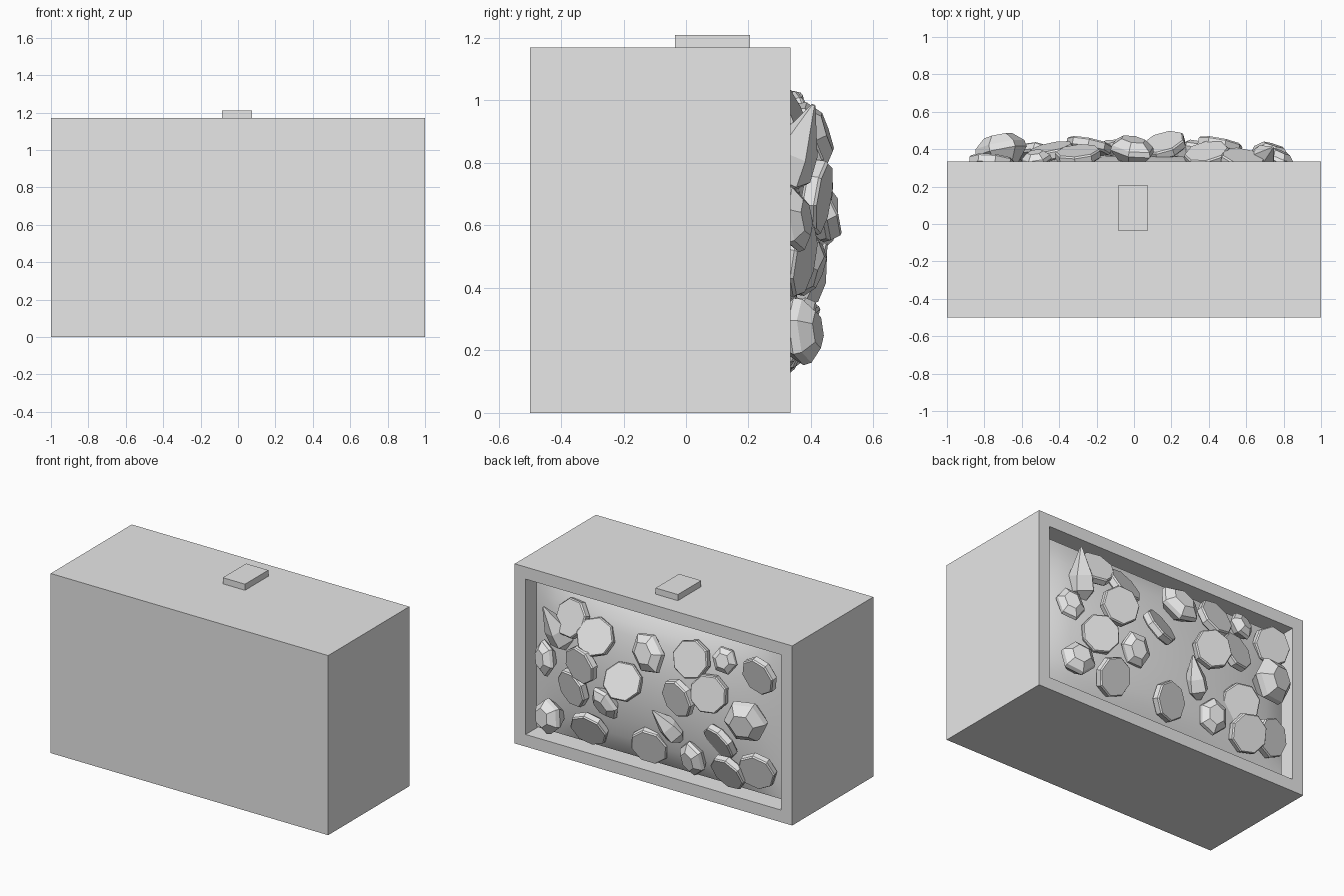
import bpy, bmesh, math
from mathutils import Vector, Matrix

cube = bpy.data.objects.get("Cube")
if cube:
    bpy.data.objects.remove(cube, do_unlink=True)

grey = bpy.data.materials.new("plain_grey")
grey.use_nodes = True
COLOUR = (0.8, 0.8, 0.8, 1)
grey.diffuse_color = COLOUR
next(n for n in grey.node_tree.nodes if n.type == 'BSDF_PRINCIPLED').inputs["Base Color"].default_value = COLOUR


def finish(name, bm, smooth=False):
    bmesh.ops.recalc_face_normals(bm, faces=bm.faces)
    mesh = bpy.data.meshes.new(name)
    for f in bm.faces:
        f.smooth = smooth
    bm.to_mesh(mesh)
    bm.free()
    mesh.materials.append(grey)
    obj = bpy.data.objects.new(name, mesh)
    bpy.context.collection.objects.link(obj)
    return obj


def box(bm, lo, hi):
    lo, hi = Vector(lo), Vector(hi)
    m = Matrix.Translation((lo + hi) / 2) @ Matrix.Diagonal((*(hi - lo), 1))
    return bmesh.ops.create_cube(bm, size=1, matrix=m)["verts"]


def turned(name, profile, sides, pos, tilt, spin=0.0, stretch=1.0):
    """Faceted solid: stacked rings along an axis that leans by tilt from +y."""
    axis = Vector((tilt[0], 1, tilt[1])).normalized()
    m = Matrix.Translation(pos) @ axis.to_track_quat('Z', 'Y').to_matrix().to_4x4()
    m = m @ Matrix.Rotation(spin, 4, 'Z') @ Matrix.Diagonal((1, stretch, 1, 1))
    bm = bmesh.new()
    rings = []
    for r, h in profile:
        angles = [2 * math.pi * (i + 0.5) / sides for i in range(sides)]
        rings.append([bm.verts.new(m @ Vector((r * math.cos(a), r * math.sin(a), h))) for a in angles])
    for a, b in zip(rings, rings[1:]):
        for i in range(sides):
            j = (i + 1) % sides
            bm.faces.new((a[i], a[j], b[j], b[i]))
    bm.faces.new(rings[0])
    bm.faces.new(rings[-1])
    return finish(name, bm)


# Case: a solid box with a framed recess in its back
FRONT, BACK, TOP = -0.5, 0.335, 1.17
HALF, LOW, HIGH = 0.89, 0.114, 1.055
bm = bmesh.new()
box(bm, (-1, FRONT, 0), (1, BACK, TOP))
bm.normal_update()
back = next(f for f in bm.faces if f.normal.y > 0.9)
bmesh.ops.inset_region(bm, faces=[back], thickness=0.112)
floor = bmesh.ops.extrude_face_region(bm, geom=[back])["geom"]
bmesh.ops.translate(bm, vec=(0, -0.13, 0), verts=[v for v in floor if isinstance(v, bmesh.types.BMVert)])
bmesh.ops.delete(bm, geom=[f for f in bm.faces if f is back], context='FACES_ONLY')
finish("case", bm)

# Small tab on the top
bm = bmesh.new()
box(bm, (-0.085, -0.035, TOP), (0.075, 0.205, 1.21))
finish("top_tab", bm)


# Smooth mound that fills the recess
def mound_y(x, z):
    v = (z - (LOW + HIGH) / 2) / ((HIGH - LOW) / 2)
    bump = max(0, 1 - (x / HALF) ** 2) * max(0, 1 - v * v)
    return 0.27 + 0.1 * bump ** 0.7


bm = bmesh.new()
bmesh.ops.create_grid(bm, x_segments=24, y_segments=14, size=1)
for v in bm.verts:
    x, z = v.co.x * HALF, (LOW + HIGH) / 2 + v.co.y * (HIGH - LOW) / 2
    v.co = (x, mound_y(x, z), z)
finish("treasure_mound", bm, smooth=True)

# Coins: x, y, z and lean
coins = [
    (0.58, 0.34, 0.93, 0.2, 0.4), (0.39, 0.37, 0.87, -0.2, 0.5),
    (0.46, 0.42, 0.69, 0.2, -0.15), (0.56, 0.36, 0.49, 0.3, -0.2),
    (0.45, 0.35, 0.25, -0.1, -0.45), (0.16, 0.42, 0.66, -0.3, 0.5),
    (-0.30, 0.37, 0.91, -0.1, 0.3), (-0.76, 0.33, 0.91, 0.1, -0.2),
    (-0.44, 0.39, 0.73, -0.2, 0.2), (-0.24, 0.42, 0.66, 0.2, -0.15),
    (0.02, 0.34, 0.25, -0.2, -0.25), (-0.56, 0.36, 0.24, 0.1, -0.45),
    (-0.75, 0.34, 0.29, -0.2, -0.25), (-0.50, 0.36, 0.42, 0.3, -0.5),
]
COIN = [(0.11, -0.03), (0.122, -0.02), (0.122, 0.015), (0.115, 0.024)]
for i, (x, y, z, lx, lz) in enumerate(coins):
    turned(f"coin_{i + 1}", COIN, 8, (x, y, z), (lx, lz), spin=0.3 * i)

# Cut gems: flat table, girdle and tapered base; x, y, z, lean, size, spin, stretch
GEM = [(0.35, -0.8), (1, 0), (0.95, 0.25), (0.55, 0.6)]
gems = [
    (0.77, 0.34, 0.62, 0.4, 0.1, 0.085, 0.3, 1.3), (0.31, 0.38, 0.47, 0.2, -0.4, 0.09, 0.5, 1.25),
    (0.73, 0.36, 0.26, 0.3, 0.1, 0.11, 0.2, 1.0), (-0.01, 0.39, 0.88, 0.1, 0.3, 0.11, 0.8, 1.25),
    (-0.52, 0.34, 0.95, -0.2, 0.3, 0.08, 0.4, 1.1), (-0.30, 0.35, 0.26, 0.2, -0.2, 0.095, 0.1, 1.2),
    (-0.71, 0.39, 0.63, -0.2, -0.1, 0.14, 0.6, 1.0),
]
for i, (x, y, z, lx, lz, s, spin, stretch) in enumerate(gems):
    turned(f"cut_gem_{i + 1}", [(r * s, h * s) for r, h in GEM], 6, (x, y, z), (lx, lz), spin, stretch)

# Long pointed crystals lying on the mound; x, y, z, lean, length
CRYSTAL = [(0.12, -0.5), (0.38, -0.3), (0.34, 0.0), (0.03, 0.55)]
crystals = [(0.69, 0.35, 0.84, 0.9, 2.5, 0.3), (-0.14, 0.39, 0.44, 1.2, 1.8, 0.25)]
for i, (x, y, z, lx, lz, s) in enumerate(crystals):
    turned(f"crystal_{i + 1}", [(r * s * 0.75, h * s) for r, h in CRYSTAL], 5, (x, y, z), (lx, lz))
